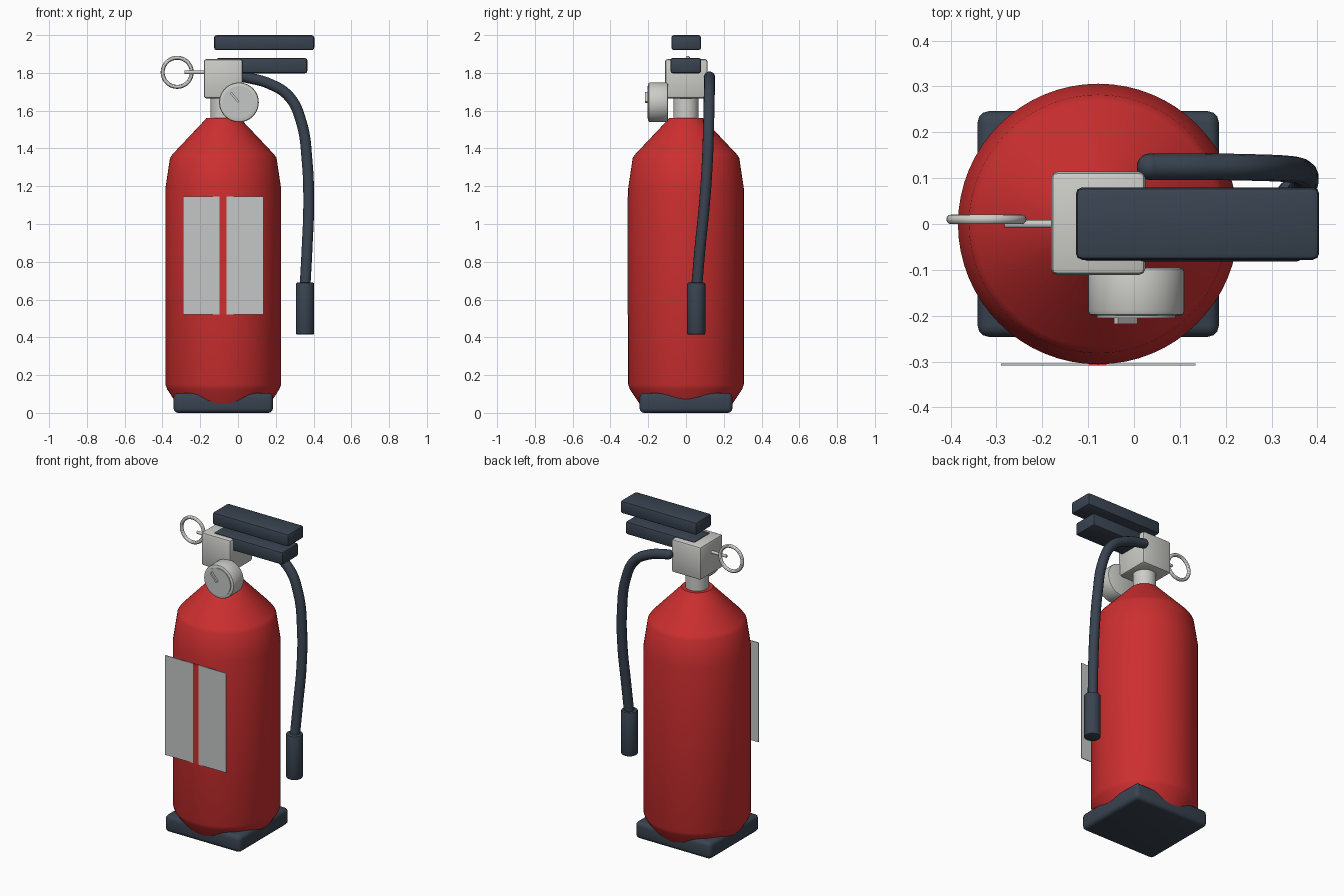
import bpy
import math
from mathutils import Vector

if "Cube" in bpy.data.objects:
    bpy.data.objects.remove(bpy.data.objects["Cube"])

AXIS = -0.078  # x of the tank's axis


def material(name, rgb):
    m = bpy.data.materials.new(name)
    m.diffuse_color = (*rgb, 1)
    m.use_nodes = True
    m.node_tree.nodes["Principled BSDF"].inputs["Base Color"].default_value = m.diffuse_color
    return m


RED = material("red paint", (0.61, 0.028, 0.029))
DARK = material("dark slate rubber", (0.040, 0.056, 0.080))
METAL = material("light metal", (0.60, 0.60, 0.575))
PAPER = material("label grey", (0.56, 0.575, 0.57))


def finish(ob, name, mat, bevel=0.0, segments=2, angle=30):
    """Name, colour, bevel and smooth the active part."""
    ob.name = name
    ob.data.materials.clear()
    ob.data.materials.append(mat)
    if bevel:
        b = ob.modifiers.new("bevel", 'BEVEL')
        b.width = bevel
        b.segments = segments
        b.limit_method = 'ANGLE'
        bpy.ops.object.modifier_apply(modifier=b.name)
    bpy.ops.object.shade_smooth_by_angle(angle=math.radians(angle))
    return ob


def box(name, mat, lo, hi, bevel=0.0, segments=2):
    lo, hi = Vector(lo), Vector(hi)
    bpy.ops.mesh.primitive_cube_add(size=1, location=(lo + hi) / 2)
    ob = bpy.context.object
    ob.scale = hi - lo
    bpy.ops.object.transform_apply(location=False, rotation=False, scale=True)
    return finish(ob, name, mat, bevel, segments)


def cylinder(name, mat, start, end, radius, bevel=0.0, sides=40):
    start, end = Vector(start), Vector(end)
    d = end - start
    bpy.ops.mesh.primitive_cylinder_add(
        vertices=sides, radius=radius, depth=d.length, location=(start + end) / 2,
        rotation=d.to_track_quat('Z', 'Y').to_euler())
    return finish(bpy.context.object, name, mat, bevel)


def lathe(name, mat, profile, sides=64):
    verts, faces = [], []
    for r, z in profile:
        for i in range(sides):
            a = math.tau * i / sides
            verts.append((r * math.cos(a), r * math.sin(a), z))
    for k in range(len(profile) - 1):
        for i in range(sides):
            j = (i + 1) % sides
            faces.append((k * sides + i, k * sides + j,
                          (k + 1) * sides + j, (k + 1) * sides + i))
    faces.append(tuple(reversed(range(sides))))
    faces.append(tuple(range(len(verts) - sides, len(verts))))
    me = bpy.data.meshes.new(name)
    me.from_pydata(verts, [], faces)
    ob = bpy.data.objects.new(name, me)
    bpy.context.collection.objects.link(ob)
    bpy.ops.object.select_all(action='DESELECT')
    ob.select_set(True)
    bpy.context.view_layer.objects.active = ob
    ob.location.x = AXIS
    return finish(ob, name, mat, angle=40)


def tube(name, mat, points, radius):
    cu = bpy.data.curves.new(name, 'CURVE')
    cu.dimensions = '3D'
    cu.bevel_depth = radius
    cu.bevel_resolution = 5
    cu.resolution_u = 8
    cu.use_fill_caps = True
    sp = cu.splines.new('BEZIER')
    sp.bezier_points.add(len(points) - 1)
    for bp, p in zip(sp.bezier_points, points):
        bp.co = p
        bp.handle_left_type = bp.handle_right_type = 'AUTO'
    ob = bpy.data.objects.new(name, cu)
    bpy.context.collection.objects.link(ob)
    bpy.ops.object.select_all(action='DESELECT')
    ob.select_set(True)
    bpy.context.view_layer.objects.active = ob
    bpy.ops.object.convert(target='MESH')
    return finish(bpy.context.object, name, mat, angle=40)


# Foot and pressure tank
box("base", DARK, (-0.341, -0.246, 0), (0.185, 0.246, 0.105), 0.024, 3)
lathe("tank", RED, [(0.228, 0.02), (0.297, 0.125), (0.306, 0.15), (0.306, 1.19),
                    (0.282, 1.35), (0.268, 1.37), (0.10, 1.548), (0.09, 1.56)])

# Front label: two panels with a stripe between them
box("label_left", PAPER, (-0.29, -0.309, 0.52), (-0.098, -0.304, 1.145))
box("label_right", PAPER, (-0.06, -0.309, 0.52), (0.134, -0.304, 1.145))
box("label_stripe", RED, (-0.098, -0.309, 0.52), (-0.06, -0.304, 1.145))

# Neck and valve
cylinder("neck", METAL, (AXIS, 0, 1.54), (AXIS, 0, 1.68), 0.067)
box("valve_block", METAL, (-0.181, -0.111, 1.665), (0.025, 0.114, 1.873), 0.014)

# Squeeze handles
box("lower_handle", DARK, (-0.115, -0.082, 1.798), (0.367, 0.08, 1.879), 0.012)
box("upper_handle", DARK, (-0.127, -0.078, 1.92), (0.404, 0.08, 2.0), 0.014)

# Pressure gauge with face and needle
GX, GZ = 0.005, 1.644
cylinder("gauge_body", METAL, (GX, -0.095, GZ), (GX, -0.2, GZ), 0.105, 0.01, 48)
cylinder("gauge_face", PAPER, (GX, -0.198, GZ), (GX, -0.205, GZ), 0.086, 0, 48)
bpy.ops.mesh.primitive_cube_add(size=1, location=(-0.018, -0.211, 1.671))
needle = bpy.context.object
needle.scale = (0.012, 0.014, 0.066)
needle.rotation_euler.y = math.radians(-40)
finish(needle, "gauge_needle", METAL)

# Safety pin and pull ring
cylinder("safety_pin", METAL, (-0.283, 0, 1.803), (-0.16, 0, 1.803), 0.009, 0, 16)
bpy.ops.mesh.primitive_torus_add(
    major_radius=0.077, minor_radius=0.0105, major_segments=40, minor_segments=12,
    location=(-0.322, 0.01, 1.803), rotation=(math.pi / 2, 0, 0))
finish(bpy.context.object, "pull_ring", METAL)

# Hose with rounded inlet, and nozzle
tube("hose", DARK, [(0.035, 0.125, 1.778), (0.16, 0.125, 1.745), (0.27, 0.123, 1.675),
                    (0.335, 0.12, 1.54), (0.366, 0.113, 1.33), (0.374, 0.097, 1.1),
                    (0.366, 0.075, 0.88), (0.355, 0.057, 0.67)], 0.029)
bpy.ops.mesh.primitive_uv_sphere_add(segments=20, ring_count=12, radius=0.029,
                                     location=(0.035, 0.125, 1.778))
finish(bpy.context.object, "hose_inlet", DARK)
cylinder("nozzle", DARK, (0.355, 0.054, 0.414), (0.355, 0.054, 0.69), 0.048, 0.008, 32)
